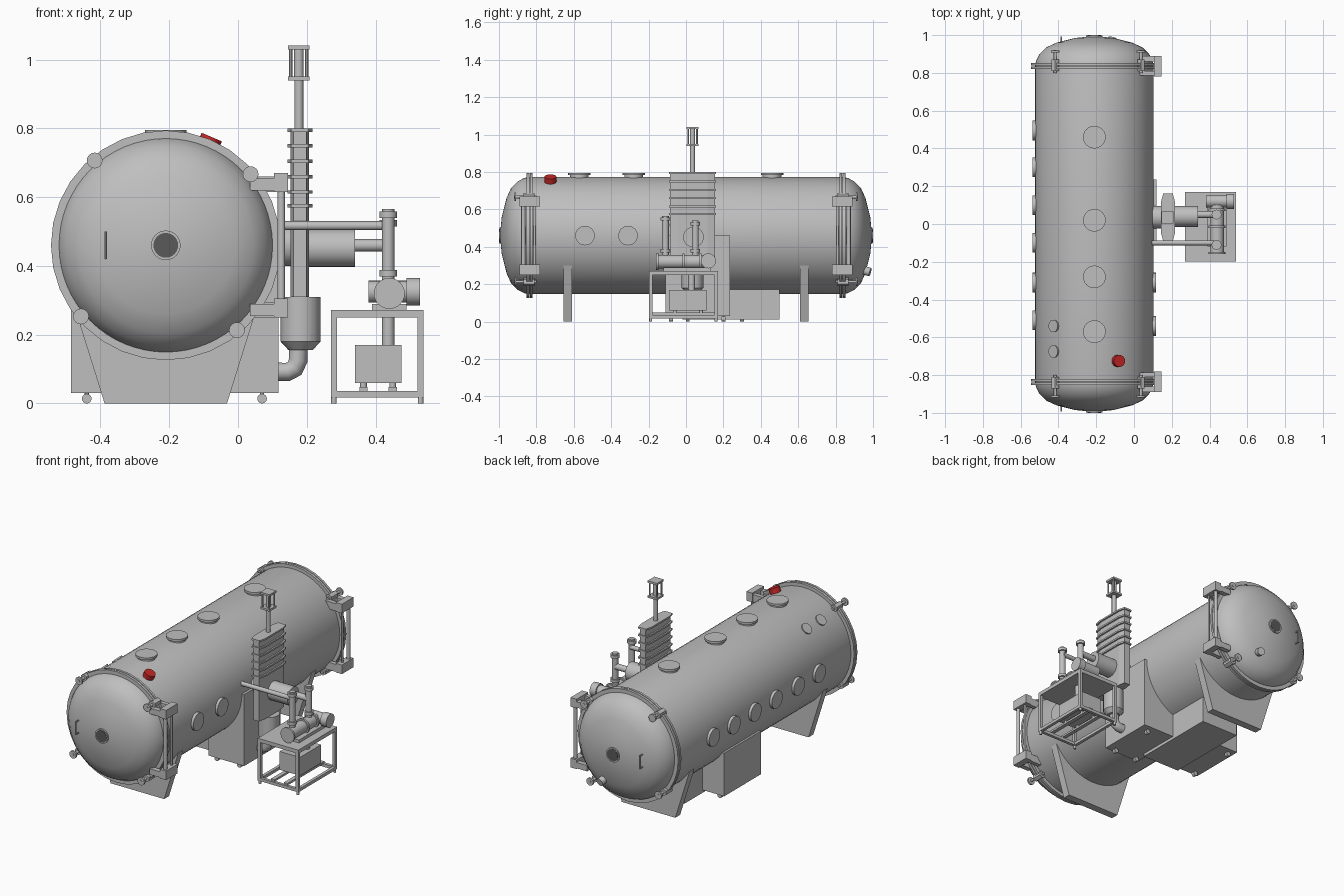
import bpy, bmesh, math
from mathutils import Vector

old = bpy.data.objects.get("Cube")
if old:
    bpy.data.objects.remove(old, do_unlink=True)


def material(name, rgb):
    m = bpy.data.materials.new(name)
    m.use_nodes = True
    m.diffuse_color = (*rgb, 1)
    m.node_tree.nodes["Principled BSDF"].inputs["Base Color"].default_value = (*rgb, 1)
    return m


STEEL = material("steel grey", (0.52, 0.52, 0.52))
GLASS = material("dark glass", (0.1, 0.1, 0.1))
RED = material("signal red", (0.55, 0.02, 0.02))
CX, CZ, R = -0.21, 0.46, 0.313      # vessel axis and radius


def finish(name, bm, mat, smooth=False):
    bmesh.ops.recalc_face_normals(bm, faces=bm.faces)
    mesh = bpy.data.meshes.new(name)
    bm.to_mesh(mesh)
    bm.free()
    ob = bpy.data.objects.new(name, mesh)
    bpy.context.collection.objects.link(ob)
    mesh.materials.append(mat)
    if smooth:
        bpy.ops.object.select_all(action="DESELECT")
        ob.select_set(True)
        bpy.context.view_layer.objects.active = ob
        bpy.ops.object.shade_smooth_by_angle(angle=math.radians(35))
    return ob


def box(name, x, y, z, mat=STEEL):
    bm = bmesh.new()
    bmesh.ops.create_cube(bm, size=1)
    for v in bm.verts:
        v.co = [(a + b) / 2 + c * (b - a) for (a, b), c in zip((x, y, z), v.co)]
    return finish(name, bm, mat)


def rod(name, a, b, r, mat=STEEL, segs=24, r2=None):
    a, b = Vector(a), Vector(b)
    d = b - a
    bm = bmesh.new()
    bmesh.ops.create_cone(bm, cap_ends=True, segments=segs, radius1=r,
                          radius2=r if r2 is None else r2, depth=d.length)
    q = d.to_track_quat("Z", "Y")
    for v in bm.verts:
        v.co = q @ v.co + (a + b) / 2
    return finish(name, bm, mat, segs > 8)


def prism(name, outline, axis, lo, hi):
    """Extrude a 2D outline along the y or z axis."""
    bm = bmesh.new()
    place = (lambda p, t: (p[0], t, p[1])) if axis == "y" else (lambda p, t: (p[0], p[1], t))
    face = bm.faces.new([bm.verts.new(place(p, lo)) for p in outline])
    new = bmesh.ops.extrude_face_region(bm, geom=[face])["geom"]
    shift = Vector(place((0, 0), hi - lo))
    bmesh.ops.translate(bm, vec=shift, verts=[g for g in new if isinstance(g, bmesh.types.BMVert)])
    return finish(name, bm, STEEL)


def on_vessel(angle, y, r):
    """Point at a polar angle (degrees from +x) around the vessel axis."""
    t = math.radians(angle)
    return Vector((CX + r * math.cos(t), y, CZ + r * math.sin(t)))


# Vessel shell with domed ends, spun around the long axis
half = [(0, 0.995), (0.1, 0.985), (0.2, 0.96), (0.255, 0.935), (0.29, 0.9), (0.308, 0.865), (R, 0.84)]
profile = [(r, -y) for r, y in half] + half[::-1]
bm = bmesh.new()
vs = [bm.verts.new((CX + r, y, CZ)) for r, y in profile]
es = [bm.edges.new(pair) for pair in zip(vs, vs[1:])]
bmesh.ops.spin(bm, geom=vs + es, cent=(CX, 0, CZ), axis=(0, 1, 0), angle=math.tau, steps=64)
bmesh.ops.remove_doubles(bm, verts=bm.verts, dist=0.0005)
finish("vessel_shell", bm, STEEL, True)

# Ports around the shell
for y in (0.46, 0.02, -0.28, -0.57):
    rod("top_port_neck", on_vessel(90, y, 0.28), on_vessel(90, y, 0.325), 0.05)
    rod("top_port_lid", on_vessel(90, y, 0.323), on_vessel(90, y, 0.336), 0.06)
for y in (0.495, 0.3, 0.1, -0.1, -0.31, -0.51):
    rod("left_row_port", on_vessel(180, y, 0.28), on_vessel(180, y, 0.327), 0.052)
for y in (0.03, -0.31, -0.54):
    rod("right_row_port", on_vessel(0, y, 0.28), on_vessel(0, y, 0.327), 0.052)
for y in (-0.54, -0.675):
    rod("small_port", on_vessel(133, y, 0.28), on_vessel(133, y, 0.32), 0.033)
rod("red_beacon", on_vessel(67, -0.725, 0.3), on_vessel(67, -0.725, 0.342), 0.032, RED, 16)

# Both door ends
for s in (-1, 1):
    for y in (0.827, 0.845):
        rod("door_flange", (CX, s * (y - 0.007), CZ), (CX, s * (y + 0.007), CZ), 0.334, segs=32)
    rod("window_rim", (CX, s * 0.96, CZ), (CX, s * 0.998, CZ), 0.043)
    rod("window_glass", (CX, s * 0.99, CZ), (CX, s * 1.0, CZ), 0.036, GLASS)
    rod("door_handle", (-0.385, s * 0.99, 0.42), (-0.385, s * 0.99, 0.5), 0.004, segs=8)
    for z in (0.423, 0.497):
        rod("handle_stub", (-0.385, s * 0.95, z), (-0.385, s * 0.99, z), 0.004, segs=8)
    # Screw clamps
    for a in (130, 40, 220, 310):
        p = on_vessel(a, 0, 0.322)
        rod("clamp_screw", (p.x, s * 0.8, p.z), (p.x, s * 0.92, p.z), 0.008, segs=12)
        rod("clamp_knob", (p.x, s * 0.908, p.z), (p.x, s * 0.918, p.z), 0.023, segs=16)
        rod("clamp_bracket", (p.x, s * 0.81, p.z), (p.x, s * 0.87, p.z), 0.022, segs=6)
    # Hinge
    for z in (0.27, 0.635):
        ys = sorted((s * 0.86, s * 0.89))
        box("hinge_door_arm", (0.035, 0.125), ys, (z - 0.015, z + 0.02))
        box("hinge_block", (0.105, 0.145), sorted((s * 0.78, s * 0.89)), (z - 0.02, z + 0.035))
        box("hinge_body_arm", (0.03, 0.12), sorted((s * 0.785, s * 0.81)), (z - 0.02, z + 0.025))
    rod("hinge_post", (0.126, s * 0.87, 0.25), (0.126, s * 0.87, 0.67), 0.011, segs=12)
    rod("hinge_pin", (0.126, s * 0.81, 0.25), (0.126, s * 0.81, 0.67), 0.006, segs=12)
    # Saddle foot
    prism("saddle_foot", [(CX - 0.178, 0), (CX + 0.178, 0), (CX + 0.272, 0.3), (CX - 0.272, 0.3)],
          "y", s * 0.633 - 0.023, s * 0.633 + 0.023)
rod("drain_port", (-0.125, 0.93, 0.28), (-0.115, 0.985, 0.265), 0.023)

# Cabinets on castors under the vessel
box("control_cabinet", (-0.12, 0.118), (-0.11, 0.235), (0.03, 0.46))
box("side_cabinet", (-0.485, -0.27), (-0.02, 0.33), (0.03, 0.29))
box("low_cabinet", (-0.34, -0.09), (-0.02, 0.5), (0.012, 0.172))
for x, y in ((-0.08, -0.08), (0.07, -0.08), (0.07, 0.2), (-0.44, 0.01), (-0.44, 0.3)):
    rod("castor", (x, y - 0.01, 0.014), (x, y + 0.01, 0.014), 0.014, segs=16)
    rod("castor_stem", (x, y, 0.014), (x, y, 0.035), 0.006, segs=8)

# Gate valve body with ribs
GX, GY = 0.18, 0.035


def chamfered(hx, hy):
    k = 0.04
    return [(GX + sx * a, GY + sy * b) for sx, sy, pts in
            ((1, 1, ((hx, hy - k), (hx * 0.7, hy))), (-1, 1, ((hx * 0.7, hy), (hx, hy - k))),
             (-1, -1, ((hx, hy - k), (hx * 0.7, hy))), (1, -1, ((hx * 0.7, hy), (hx, hy - k))))
            for a, b in pts]


prism("gate_body", chamfered(0.027, 0.12), "z", 0.31, 0.795)
for z in (0.575, 0.615, 0.66, 0.705, 0.75, 0.795):
    prism("gate_rib", chamfered(0.036, 0.126), "z", z - 0.005, z + 0.005)
rod("gate_neck", (0.08, GY, CZ), (0.16, GY, CZ), 0.06)

# Gate actuator
rod("actuator_stem", (0.177, GY, 0.79), (0.177, GY, 0.95), 0.013, segs=16)
for z in (0.945, 1.035):
    box("actuator_plate", (0.146, 0.208), (GY - 0.032, GY + 0.032), (z - 0.006, z + 0.006))
rod("actuator_cylinder", (0.177, GY, 0.95), (0.177, GY, 1.03), 0.014, segs=16)
for sx in (-1, 1):
    for sy in (-1, 1):
        x, y = 0.177 + sx * 0.023, GY + sy * 0.023
        rod("actuator_tie_rod", (x, y, 0.95), (x, y, 1.03), 0.005, segs=8)

# Lower pump and exhaust elbow
rod("lower_pump", (0.182, GY, 0.18), (0.182, GY, 0.31), 0.058, segs=16)
rod("lower_pump_taper", (0.182, GY, 0.155), (0.182, GY, 0.18), 0.035, segs=16, r2=0.058)
curve = bpy.data.curves.new("exhaust_elbow", "CURVE")
curve.dimensions = "3D"
curve.bevel_depth, curve.use_fill_caps = 0.027, True
path = [(0.175, 0.16), (0.175, 0.125), (0.165, 0.102), (0.145, 0.092), (0.09, 0.092)]
line = curve.splines.new("POLY")
line.points.add(len(path) - 1)
for pt, (x, z) in zip(line.points, path):
    pt.co = (x, GY, z, 1)
curve.materials.append(STEEL)
bpy.context.collection.objects.link(bpy.data.objects.new("exhaust_elbow", curve))

# Side pump and pipework
rod("side_pump", (0.2, 0.04, 0.452), (0.34, 0.04, 0.452), 0.055)
rod("side_pump_outlet", (0.34, 0.05, 0.46), (0.44, 0.05, 0.46), 0.018, segs=16)
rod("bypass_pipe", (0.05, -0.1, 0.517), (0.44, -0.1, 0.517), 0.013, segs=16)
for y, z0, z1 in ((0.05, 0.3, 0.54), (-0.11, 0.3, 0.565)):
    rod("riser_pipe", (0.437, y, z0), (0.437, y, z1), 0.018, segs=16)
    for z in (0.37, z1 - 0.025):
        rod("riser_collar", (0.437, y, z), (0.437, y, z + 0.018), 0.026, segs=16)

# Pump on the table
rod("table_pump", (0.44, -0.16, 0.32), (0.44, 0.1, 0.32), 0.036)
for y in (-0.16, -0.02, 0.07):
    rod("pump_flange", (0.44, y, 0.32), (0.44, y + 0.012, 0.32), 0.045)
rod("pump_motor", (0.38, 0.12, 0.325), (0.49, 0.12, 0.325), 0.032)
rod("motor_cap", (0.49, 0.12, 0.325), (0.53, 0.12, 0.325), 0.04)
box("pump_base", (0.39, 0.49), (-0.12, 0.13), (0.268, 0.29))

# Table frame
X0, X1, Y0, Y1, T = 0.27, 0.54, -0.198, 0.17, 0.018
box("table_top", (X0, X1), (Y0, Y1), (0.25, 0.272))
for x in (X0, X1 - T):
    box("table_rail", (x, x + T), (Y0, Y1), (0.018, 0.036))
    for y in (Y0, Y1 - T):
        box("table_leg", (x, x + T), (y, y + T), (0.018, 0.25))
        rod("table_foot", (x + T / 2, y + T / 2, 0), (x + T / 2, y + T / 2, 0.018), 0.008, segs=12)
for y in (Y0, Y1 - T):
    box("table_rail", (X0, X1), (y, y + T), (0.018, 0.036))

# Backing pump inside the table
box("backing_pump", (0.34, 0.475), (-0.09, 0.11), (0.06, 0.17))
for x in (0.365, 0.45):
    box("backing_pump_foot", (x - 0.012, x + 0.012), (-0.19, 0.16), (0.036, 0.048))
    for y in (-0.06, 0.08):
        rod("backing_pump_mount", (x, y, 0.045), (x, y, 0.062), 0.01, segs=12)
rod("backing_pipe", (0.437, 0.03, 0.165), (0.437, 0.03, 0.3), 0.018, segs=16)
